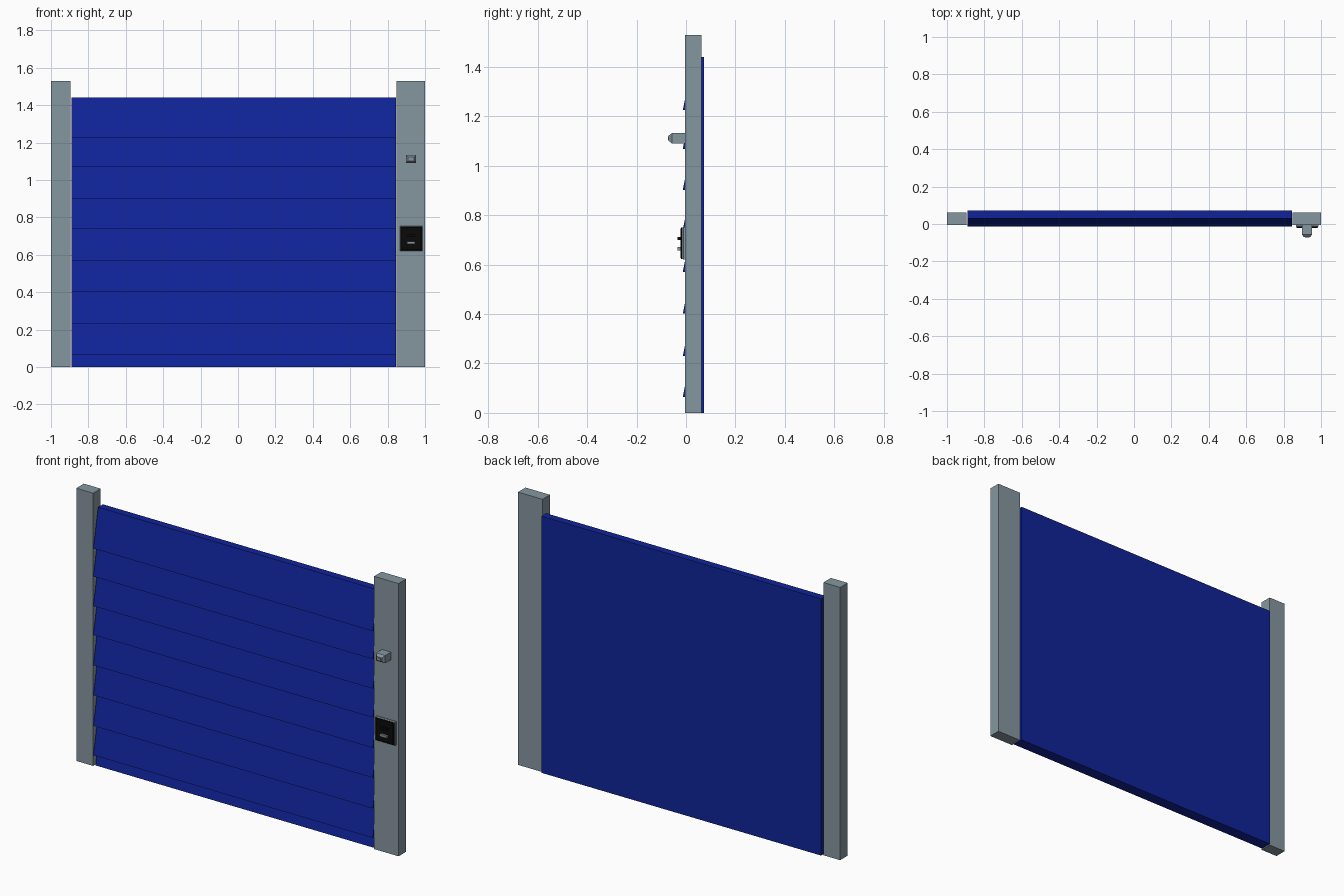
import bpy, bmesh

if "Cube" in bpy.data.objects:
    bpy.data.objects.remove(bpy.data.objects["Cube"])


def material(name, color):
    m = bpy.data.materials.new(name)
    m.diffuse_color = (*color, 1)
    m.use_nodes = True
    m.node_tree.nodes["Principled BSDF"].inputs["Base Color"].default_value = m.diffuse_color
    return m


BLUE = material("ultramarine blue", (0.005, 0.017, 0.32))
GREY = material("silver grey", (0.235, 0.305, 0.35))
BLACK = material("black", (0.003, 0.003, 0.003))


def finish(name, bm, mat):
    bmesh.ops.recalc_face_normals(bm, faces=bm.faces)
    me = bpy.data.meshes.new(name)
    bm.to_mesh(me)
    bm.free()
    me.materials.append(mat)
    ob = bpy.data.objects.new(name, me)
    bpy.context.collection.objects.link(ob)
    return ob


def box(name, x, y, z, mat, chamfer=0, depth=0):
    """Box from ranges; optionally chamfers the rim of the front (-y) face."""
    bm = bmesh.new()
    rings = [(y[1], 0), (y[0], 0)]
    if chamfer:
        rings = [(y[1], 0), (y[0] + depth, 0), (y[0], chamfer)]
    loops = [[bm.verts.new(p) for p in ((x[0] + c, v, z[0] + c), (x[1] - c, v, z[0] + c),
                                        (x[1] - c, v, z[1] - c), (x[0] + c, v, z[1] - c))]
             for v, c in rings]
    for a, b in zip(loops, loops[1:]):
        for i in range(4):
            j = (i + 1) % 4
            bm.faces.new((a[i], a[j], b[j], b[i]))
    bm.faces.new(loops[0])
    bm.faces.new(loops[-1])
    return finish(name, bm, mat)


# Gate posts
POST_Y = (-0.005, 0.062)
box("left_post", (-1.0, -0.896), POST_Y, (0, 1.53), GREY)
box("right_post", (0.848, 1.0), POST_Y, (0, 1.53), GREY)

# Louvred panel: saw-tooth lap profile swept along x
LAPS = [0.065, 0.23, 0.402, 0.57, 0.74, 0.902, 1.068, 1.225]
TOP, LIP, SLOPE, BACK = 1.44, -0.013, 0.2, 0.072
profile = [(BACK, 0), (0.007, 0)]
start = 0.065 - 0.165
for z in LAPS:
    profile += [(LIP + (z - start) * SLOPE, z), (LIP, z)]
    start = z
profile += [(LIP + (TOP - start) * SLOPE, TOP), (BACK, TOP)]
bm = bmesh.new()
face = bm.faces.new([bm.verts.new((-0.889, y, z)) for y, z in profile])
ext = bmesh.ops.extrude_face_region(bm, geom=[face])
bmesh.ops.translate(bm, vec=(0.846 + 0.889, 0, 0),
                    verts=[g for g in ext["geom"] if isinstance(g, bmesh.types.BMVert)])
# keep a closing face on the start end
if not any(all(v.co.x < 0 for v in f.verts) and len(f.verts) > 4 for f in bm.faces):
    bm.faces.new([v for v in face.verts])
finish("slatted_panel", bm, BLUE)

# Door knob: square shank with chamfered tip and a small raised inset
box("knob", (0.897, 0.953), (-0.070, -0.004), (1.09, 1.133), GREY, 0.011, 0.014)
box("knob_button", (0.913, 0.937), (-0.073, -0.069), (1.105, 1.118), GREY)

# Lock: grey housing, black front plate, pull and slot
box("lock_housing", (0.865, 0.986), (-0.018, -0.004), (0.62, 0.753), GREY, 0.006, 0.007)
box("lock_face", (0.868, 0.983), (-0.022, -0.017), (0.623, 0.75), BLACK, 0.004, 0.003)
box("lock_latch", (0.905, 0.945), (-0.034, -0.021), (0.699, 0.711), BLACK)
box("lock_handle", (0.903, 0.946), (-0.034, -0.021), (0.658, 0.671), GREY)
